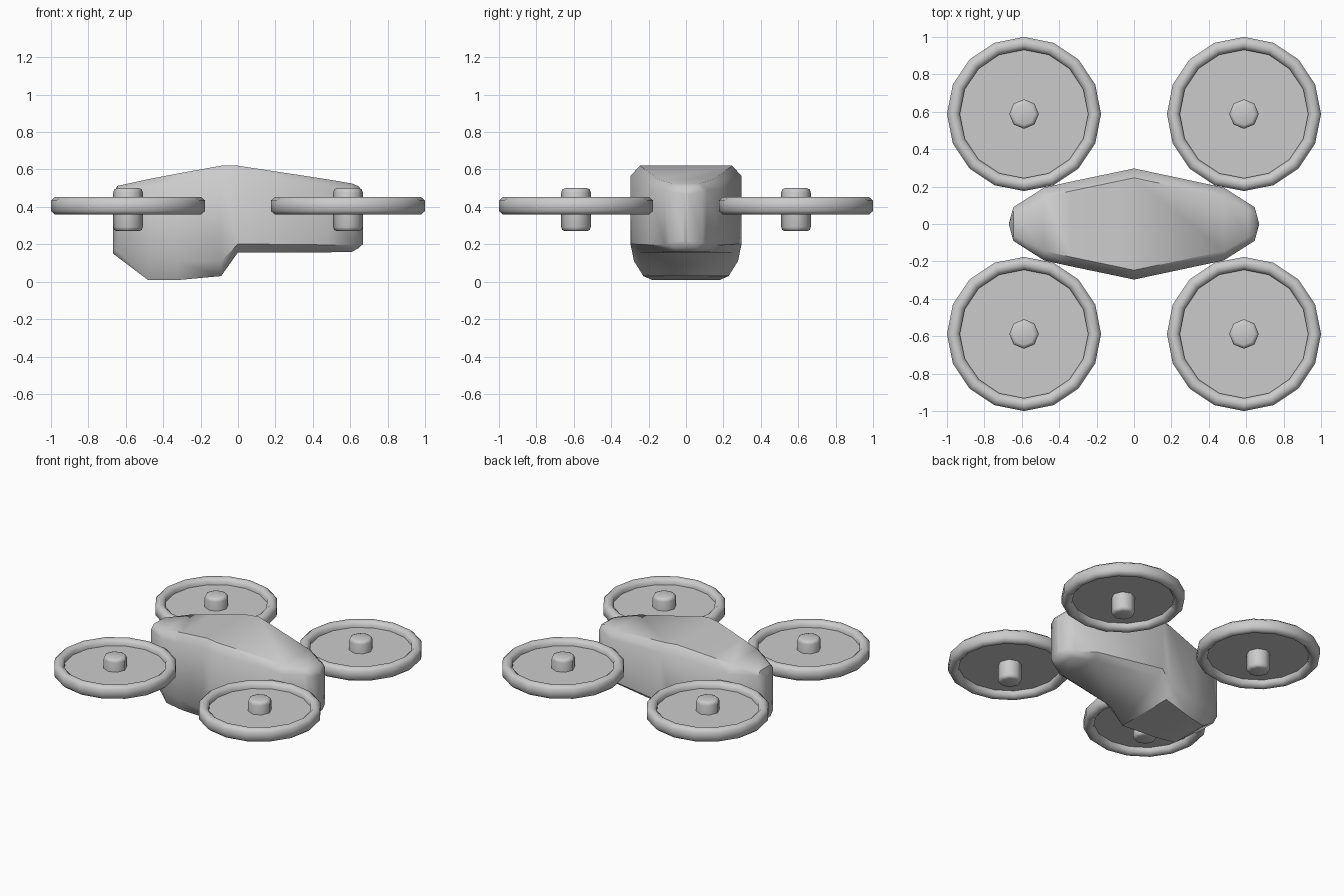
import bpy, bmesh, math

if "Cube" in bpy.data.objects:
    bpy.data.objects.remove(bpy.data.objects["Cube"])


def finish(name, bm, angle=40):
    bmesh.ops.recalc_face_normals(bm, faces=bm.faces)
    me = bpy.data.meshes.new(name)
    bm.to_mesh(me)
    bm.free()
    ob = bpy.data.objects.new(name, me)
    bpy.context.collection.objects.link(ob)
    bpy.ops.object.select_all(action='DESELECT')
    ob.select_set(True)
    bpy.context.view_layer.objects.active = ob
    bpy.ops.object.shade_smooth_by_angle(angle=math.radians(angle))
    return ob


def bridge(bm, loops, closed=False):
    n = len(loops[0])
    pairs = list(zip(loops, loops[1:]))
    if closed:
        pairs.append((loops[-1], loops[0]))
    for a, b in pairs:
        for i in range(n):
            j = (i + 1) % n
            bm.faces.new((a[i], a[j], b[j], b[i]))


def lathe(name, profile, sides, cx, cy, closed=False, angle=40):
    bm = bmesh.new()
    loops = [[bm.verts.new((cx + r * math.cos(2 * math.pi * k / sides),
                            cy + r * math.sin(2 * math.pi * k / sides), z))
              for k in range(sides)] for r, z in profile]
    bridge(bm, loops, closed)
    if not closed:
        bm.faces.new(loops[0])
        if len(loops) > 1:
            bm.faces.new(loops[-1])
    return finish(name, bm, angle)


# Body: chamfered sections lofted along x
# x, half width, bottom, top, bottom chamfer height, top chamfer height
sections = [
    (-.667, .010, .150, .470, .02, .01),
    (-.645, .090, .133, .512, .03, .03),
    (-.480, .195, .008, .548, .11, .05),
    (-.330, .228, .008, .577, .10, .055),
    (-.090, .278, .030, .620, .08, .055),
    (.000, .297, .157, .620, .045, .055),
    (.480, .195, .157, .547, .04, .05),
    (.610, .112, .160, .525, .035, .03),
    (.645, .090, .180, .510, .03, .03),
    (.667, .010, .200, .480, .02, .01),
]
bm = bmesh.new()
loops = []
for x, w, zb, zt, cb, ct in sections:
    i = min(.05, .35 * w)
    half = [(w - i, zb), (w, zb + cb), (w, zt - ct), (w - i, zt)]
    pts = half + [(-y, z) for y, z in reversed(half)]
    loops.append([bm.verts.new((x, y, z)) for y, z in pts])
bridge(bm, loops)
bm.faces.new(loops[0])
bm.faces.new(loops[-1])
finish("body", bm, 45)

# Rotors: guard ring, disc and hub at each corner
ring = [(.390, .358), (.412, .378), (.412, .434), (.390, .453),
        (.365, .453), (.343, .434), (.343, .378), (.365, .358)]
hub = [(.058, .270), (.073, .276), (.079, .292),
       (.079, .478), (.073, .494), (.058, .500)]
for side, sx in (("left", -1), ("right", 1)):
    for end, sy in (("front", -1), ("back", 1)):
        tag = f"{end}_{side}"
        cx, cy = sx * .588, sy * .588
        lathe("guard_ring_" + tag, ring, 16, cx, cy, True, 50)
        lathe("rotor_disc_" + tag, [(.350, .402), (.350, .410)], 16, cx, cy)
        lathe("rotor_hub_" + tag, hub, 8, cx, cy, angle=50)
